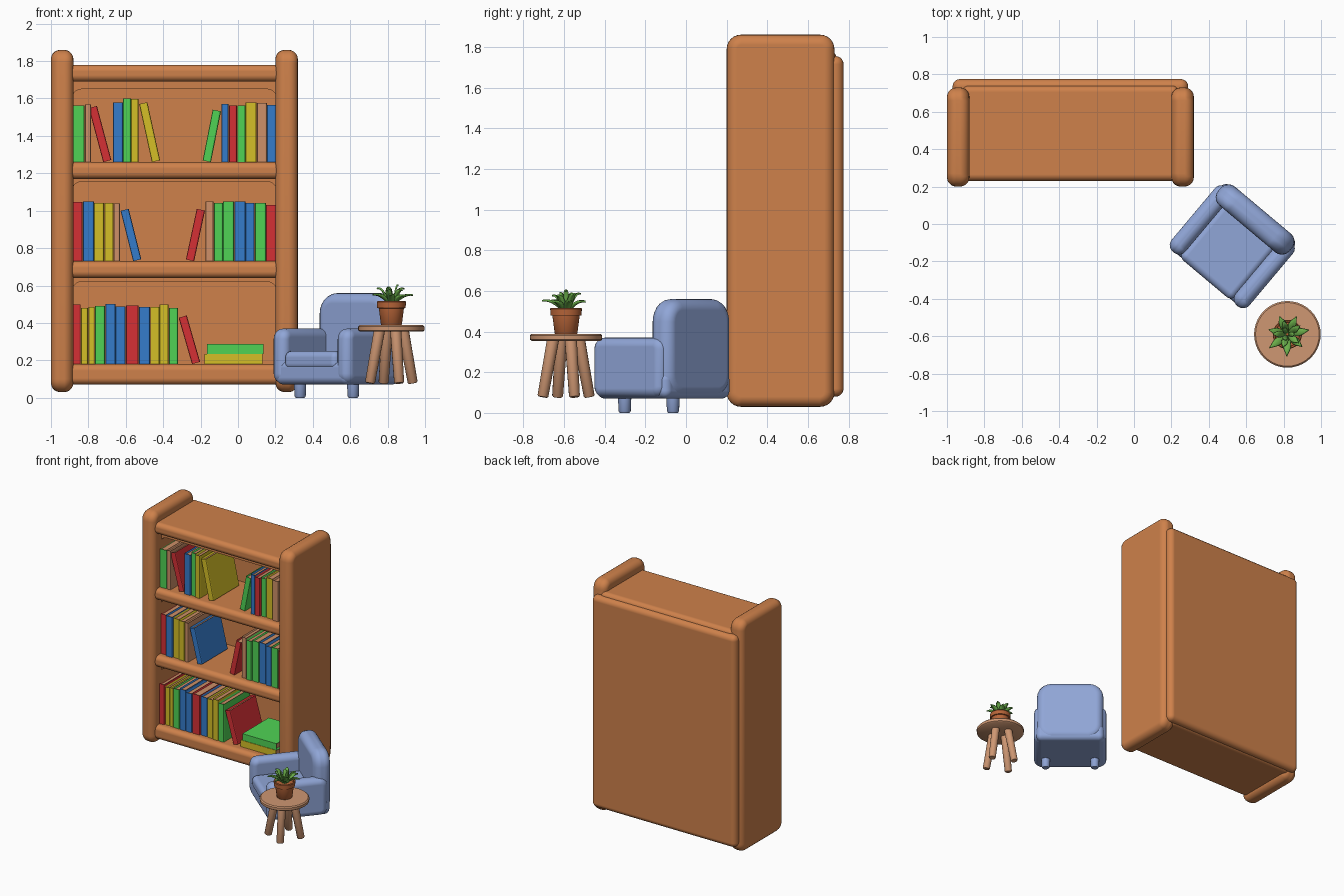
import bpy, bmesh, math, random
from mathutils import Matrix, Vector

if "Cube" in bpy.data.objects:
    bpy.data.objects.remove(bpy.data.objects["Cube"])

random.seed(4)
COL = {
    "shelf_wood": (.62, .22, .07), "table_wood": (.62, .31, .17), "clay_pot": (.48, .13, .04),
    "chair_fabric": (.28, .38, .68), "leaf_green": (.15, .44, .07), "book_red": (.66, .03, .035),
    "book_green": (.08, .65, .09), "book_blue": (.035, .2, .6), "book_yellow": (.66, .52, .02),
    "paper": (.62, .28, .14)}
MAT = {}
for n, c in COL.items():
    MAT[n] = bpy.data.materials.new(n)
    MAT[n].diffuse_color = (*c, 1)


def finish(bm, name, mats, smooth=True):
    bmesh.ops.recalc_face_normals(bm, faces=bm.faces)
    for f in bm.faces:
        f.smooth = smooth
    me = bpy.data.meshes.new(name)
    bm.to_mesh(me)
    bm.free()
    for m in mats:
        me.materials.append(MAT[m])
    ob = bpy.data.objects.new(name, me)
    bpy.context.collection.objects.link(ob)
    return ob


def box_mesh(lo, hi):
    lo, hi = Vector(lo), Vector(hi)
    bm = bmesh.new()
    bmesh.ops.create_cube(bm, size=1)
    d = hi - lo
    for v in bm.verts:
        v.co = Vector([v.co[i] * d[i] for i in range(3)]) + (lo + hi) / 2
    return bm


# box with rounded edges; corner=(axis, radius) first rounds the edges along that axis more
def rbox(name, lo, hi, mat, r, corner=None, M=Matrix()):
    bm = box_mesh(lo, hi)
    if corner:
        ax, R = corner
        es = [e for e in bm.edges
              if abs((e.verts[0].co - e.verts[1].co).normalized()[ax]) > .9]
        bmesh.ops.bevel(bm, geom=es, offset=R, segments=6, profile=.5, affect='EDGES')
    bm.transform(M)
    ob = finish(bm, name, [mat])
    b = ob.modifiers.new("round", 'BEVEL')
    b.width, b.segments = r, 5
    b.limit_method, b.angle_limit = 'ANGLE', math.radians(50)
    b.harden_normals = True
    return ob


# surface of revolution / tapered tube, profile = (radius, z)
def lathe(name, prof, mat, M, n=32):
    bm = bmesh.new()
    rings = [[bm.verts.new((r * math.cos(2 * math.pi * k / n), r * math.sin(2 * math.pi * k / n), z))
              for k in range(n)] for r, z in prof]
    for a, b in zip(rings, rings[1:]):
        for k in range(n):
            bm.faces.new((a[k], a[(k + 1) % n], b[(k + 1) % n], b[k]))
    bm.faces.new(rings[0])
    bm.faces.new(rings[-1])
    bm.transform(M)
    ob = finish(bm, name, [mat])
    bpy.ops.object.select_all(action='DESELECT')
    ob.select_set(True)
    bpy.context.view_layer.objects.active = ob
    bpy.ops.object.shade_smooth_by_angle(angle=math.radians(40))
    return ob


# ---- bookcase ----
W = "shelf_wood"
for side, x in (("left", -1.0), ("right", .2)):
    rbox(side + "_panel", (x, .2, .03), (x + .12, .73, 1.86), W, .05, (0, .07))
rbox("back_panel", (-.97, .69, .08), (.29, .775, 1.755), W, .04)
for n, z0, z1 in (("base", .07, .18), ("lower", .64, .73), ("upper", 1.17, 1.26), ("top", 1.69, 1.78)):
    rbox(n + "_shelf", (-.92, .23, z0), (.24, .74, z1), W, .035)

# inner lining with three openings that have rounded upper corners
cu = bpy.data.curves.new("niche_lining", 'CURVE')
cu.dimensions, cu.fill_mode, cu.extrude = '2D', 'BOTH', .2


def loop(pts):
    s = cu.splines.new('POLY')
    s.points.add(len(pts) - 1)
    for p, q in zip(s.points, pts):
        p.co = (q[0], q[1], 0, 1)
    s.use_cyclic_u = True


loop([(-.91, .1), (.23, .1), (.23, 1.74), (-.91, 1.74)])
for z0, z1 in ((.178, .62), (.728, 1.155), (1.258, 1.65)):
    r, pts = .05, [(-.887, z0), (.207, z0)]
    for cx, a0 in ((.207 - r, 0), (-.887 + r, 90)):
        for k in range(6):
            a = math.radians(a0 + k * 18)
            pts.append((cx + r * math.cos(a), z1 - r + r * math.sin(a)))
    loop(pts)
lining = bpy.data.objects.new("niche_lining", cu)
bpy.context.collection.objects.link(lining)
lining.rotation_euler = (math.pi / 2, 0, 0)
lining.location = (0, .5, 0)
cu.materials.append(MAT[W])


# ---- books ----
KEY = {"r": "book_red", "g": "book_green", "b": "book_blue", "y": "book_yellow", "t": "paper"}


def book(c, size, center, angle=0, page_axis=2):
    h = Vector(size) / 2
    bm = box_mesh(-h, h)
    bm.faces.ensure_lookup_table()
    bm.normal_update()
    top = [f for f in bm.faces if f.normal[page_axis] > .9]
    spine = [e for e in bm.edges if all(v.co.y < 0 for v in e.verts)
             and abs(e.verts[0].co.z - e.verts[1].co.z) > .02]
    # pages sunk between the covers
    bmesh.ops.inset_region(bm, faces=top, thickness=.008, depth=0)
    for f in top:
        f.material_index = 1
        bmesh.ops.translate(bm, verts=f.verts, vec=f.normal * -.012)
    if page_axis == 2:
        spine = [e for e in spine if e.is_valid]
        bmesh.ops.bevel(bm, geom=spine, offset=.008, segments=2, profile=.5, affect='EDGES')
    bm.transform(Matrix.Translation(center) @ Matrix.Rotation(angle, 4, 'Y'))
    finish(bm, KEY[c] + "_volume" if c != "t" else "tan_volume", [KEY[c], "paper"], False)


# row of upright books: colours, edges between them
def row(cols, xs, z0, top):
    for c, a, b in zip(cols, xs, xs[1:]):
        h = top - z0 + random.uniform(-.012, .012)
        y = .285 + random.uniform(-.008, .008)
        book(c, (b - a - .002, .33, h), ((a + b) / 2, y + .165, z0 + h / 2))


# leaning book from its outline in the front view; s=1 leans right, -1 left
def lean(c, x0, x1, z0, top, s, w=.045):
    wd, H = x1 - x0, top - z0
    t = math.atan((wd - w) / H)
    L = (H - w * math.sin(t)) / math.cos(t)
    book(c, (w, .32, L), ((x0 + x1) / 2, .45, (z0 + top) / 2), s * t)


row("gt", (-.885, -.82, -.785), 1.26, 1.57)
lean("r", -.80, -.675, 1.26, 1.56, -1)
row("bgy", (-.67, -.615, -.572, -.53), 1.26, 1.59)
lean("y", -.53, -.415, 1.26, 1.58, -1)
lean("g", -.19, -.09, 1.26, 1.54, 1)
row("brgytb", (-.09, -.05, -.005, .04, .10, .155, .205), 1.26, 1.57)
row("rbyyt", (-.885, -.83, -.77, -.715, -.665, -.63), .73, 1.04)
lean("b", -.63, -.515, .73, 1.01, -1)
lean("r", -.28, -.175, .73, 1.01, 1)
row("tggbbgr", (-.175, -.13, -.08, -.02, .04, .09, .15, .205), .73, 1.04)
row("ryygbbrbyyg", (-.885, -.84, -.80, -.765, -.71, -.655, -.60, -.53, -.47, -.42, -.37, -.32), .18, .49)
lean("r", -.32, -.2, .18, .44, -1)
book("y", (.31, .33, .052), (-.025, .455, .207), 0, 0)
book("g", (.30, .33, .052), (-.015, .455, .261), 0, 0)

# ---- armchair, turned to face front-left ----
C = Matrix.Translation((.535, -.11, 0)) @ Matrix.Rotation(math.radians(-40), 4, 'Z')
F = "chair_fabric"
rbox("chair_base", (-.255, -.235, .07), (.255, .23, .2), F, .04, None, C)
rbox("seat_cushion", (-.185, -.24, .15), (.185, .15, .25), F, .035, None, C)
rbox("chair_back", (-.25, .11, .075), (.25, .24, .56), F, .055, (1, .11), C)
for s, n in ((-1, "left"), (1, "right")):
    a, b = sorted((s * .175, s * .272))
    rbox(n + "_arm", (a, -.24, .075), (b, .21, .37), F, .045, (0, .055), C)
    lathe(n + "_chair_leg", [(.024, 0), (.03, .008), (.034, .1)], F,
          C @ Matrix.Translation((s * .185, -.095, 0)), 16)

# ---- side table ----
T = Matrix.Translation((.82, -.59, 0))
lathe("table_top", [(.168, .353), (.177, .36), (.178, .38), (.17, .388)], "table_wood", T, 40)
for k in range(4):
    a = math.radians(20 + 90 * k)
    p0 = Vector((.122 * math.cos(a), .122 * math.sin(a), .078))
    p1 = Vector((.068 * math.cos(a), .068 * math.sin(a), .36))
    q = (p1 - p0).to_track_quat('Z', 'Y').to_matrix().to_4x4()
    lathe("table_leg", [(.022, 0), (.027, .006), (.03, (p1 - p0).length)], "table_wood",
          T @ Matrix.Translation(p0) @ q, 14)

# ---- potted plant ----
lathe("plant_pot", [(.052, .388), (.056, .392), (.067, .478), (.076, .48), (.078, .512),
                    (.074, .517), (.066, .515), (.064, .497)], "clay_pot", T)


def leaf(ang, R, H, width):
    bm, n, rows = bmesh.new(), 7, []
    for i in range(n + 1):
        t = i / n
        w = width * (.35 + .65 * math.sin(math.pi * min(1, t * 1.0))) * (1 - t ** 4) + .001
        z = .498 + H * math.sin(t * 1.75)
        rows.append([bm.verts.new((.01 + R * t, s * w, z + abs(s) * w * .35)) for s in (-1, 0, 1)])
    for a, b in zip(rows, rows[1:]):
        for k in (0, 1):
            bm.faces.new((a[k], a[k + 1], b[k + 1], b[k]))
    bm.transform(T @ Matrix.Rotation(ang, 4, 'Z'))
    ob = finish(bm, "leaf", ["leaf_green"])
    m = ob.modifiers.new("thick", 'SOLIDIFY')
    m.thickness, m.offset = .008, 0


for count, R, H, w, off in ((7, .108, .052, .02, .2), (5, .07, .085, .017, .6), (3, .03, .1, .013, 0)):
    for k in range(count):
        leaf(off + 2 * math.pi * k / count, R * random.uniform(.85, 1.05), H * random.uniform(.9, 1.05), w)

for m in bpy.data.materials:
    if m.users and not m.is_grease_pencil:
        m.use_nodes = True
        m.node_tree.nodes["Principled BSDF"].inputs["Base Color"].default_value = m.diffuse_color
